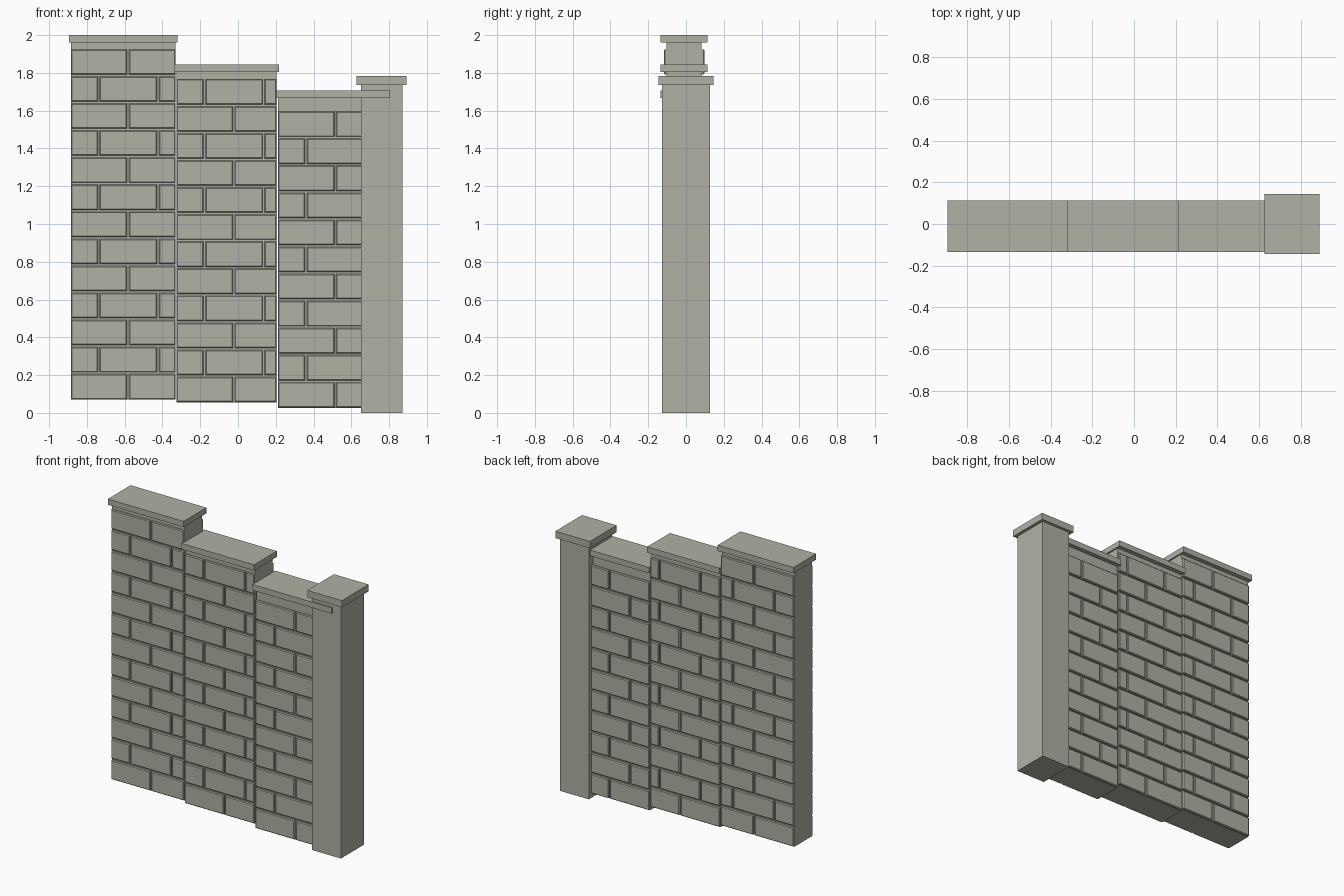
import bpy, bmesh
from mathutils import Matrix, Vector

if "Cube" in bpy.data.objects:
    bpy.data.objects.remove(bpy.data.objects["Cube"])

stone = bpy.data.materials.new("grey_stone")
stone.diffuse_color = (0.44, 0.44, 0.375, 1)
stone.use_nodes = True
stone.node_tree.nodes["Principled BSDF"].inputs["Base Color"].default_value = stone.diffuse_color


def add_box(bm, lo, hi):
    lo, hi = Vector(lo), Vector(hi)
    mat = Matrix.Translation((lo + hi) / 2) @ Matrix.Diagonal((*(hi - lo), 1))
    return bmesh.ops.create_cube(bm, size=1, matrix=mat)["verts"]


def finish(name, bm):
    mesh = bpy.data.meshes.new(name)
    bm.to_mesh(mesh)
    bm.free()
    mesh.materials.append(stone)
    bpy.context.collection.objects.link(bpy.data.objects.new(name, mesh))


def box(name, lo, hi):
    bm = bmesh.new()
    add_box(bm, lo, hi)
    finish(name, bm)


CORE_Y = (-0.104, 0.082)     # mortar faces
BRICK_Y = (-0.117, 0.097)    # brick faces
CAP_Y = (-0.134, 0.113)
PITCH, HEIGHT, GAP = 0.1433, 0.133, 0.010


def bricks(name, x0, x1, z0, rows):
    """Running-bond bricks on the front and back, chamfered on the outer rim."""
    bm = bmesh.new()
    rim = []
    for row in range(rows):
        splits = (0.303,) if row % 2 == 0 else (0.148, 0.461)
        xs = [x0] + [x0 + s for s in splits if x0 + s < x1] + [x1]
        z = z0 + row * PITCH
        for i, (a, b) in enumerate(zip(xs, xs[1:])):
            a += GAP / 2 if i else 0.001
            b -= GAP / 2 if i < len(xs) - 2 else 0.001
            for core, face in zip(CORE_Y, BRICK_Y):
                inner = core * 0.9
                verts = add_box(bm, (a, min(inner, face), z),
                                (b, max(inner, face), z + HEIGHT))
                outer = {v for v in verts if abs(v.co.y - face) < 1e-5}
                rim += {e for v in outer for e in v.link_edges
                        if set(e.verts) <= outer}
    bmesh.ops.bevel(bm, geom=rim, offset=0.005, segments=1, affect='EDGES')
    finish(name, bm)


# Stepped wall sections: left, right, bottom, rows, cap left, cap right, cap top
sections = {
    "tall": (-0.885, -0.330, 0.072, 13, -0.895, -0.320, 2.0),
    "middle": (-0.325, 0.205, 0.057, 12, -0.335, 0.216, 1.845),
    "low": (0.212, 0.760, 0.029, 11, 0.202, 0.805, 1.707),
}
for key, (x0, x1, z0, rows, c0, c1, top) in sections.items():
    box(key + "_wall_core", (x0, CORE_Y[0], z0 - 0.002), (x1, CORE_Y[1], top - 0.02))
    bricks(key + "_wall_bricks", x0, x1, z0, rows)
    box(key + "_wall_cap", (c0, CAP_Y[0], top - 0.04), (c1, CAP_Y[1], top))

# End pillar
box("pillar", (0.65, -0.126, 0), (0.87, 0.126, 1.737))
box("pillar_cap", (0.628, -0.145, 1.737), (0.891, 0.145, 1.784))
